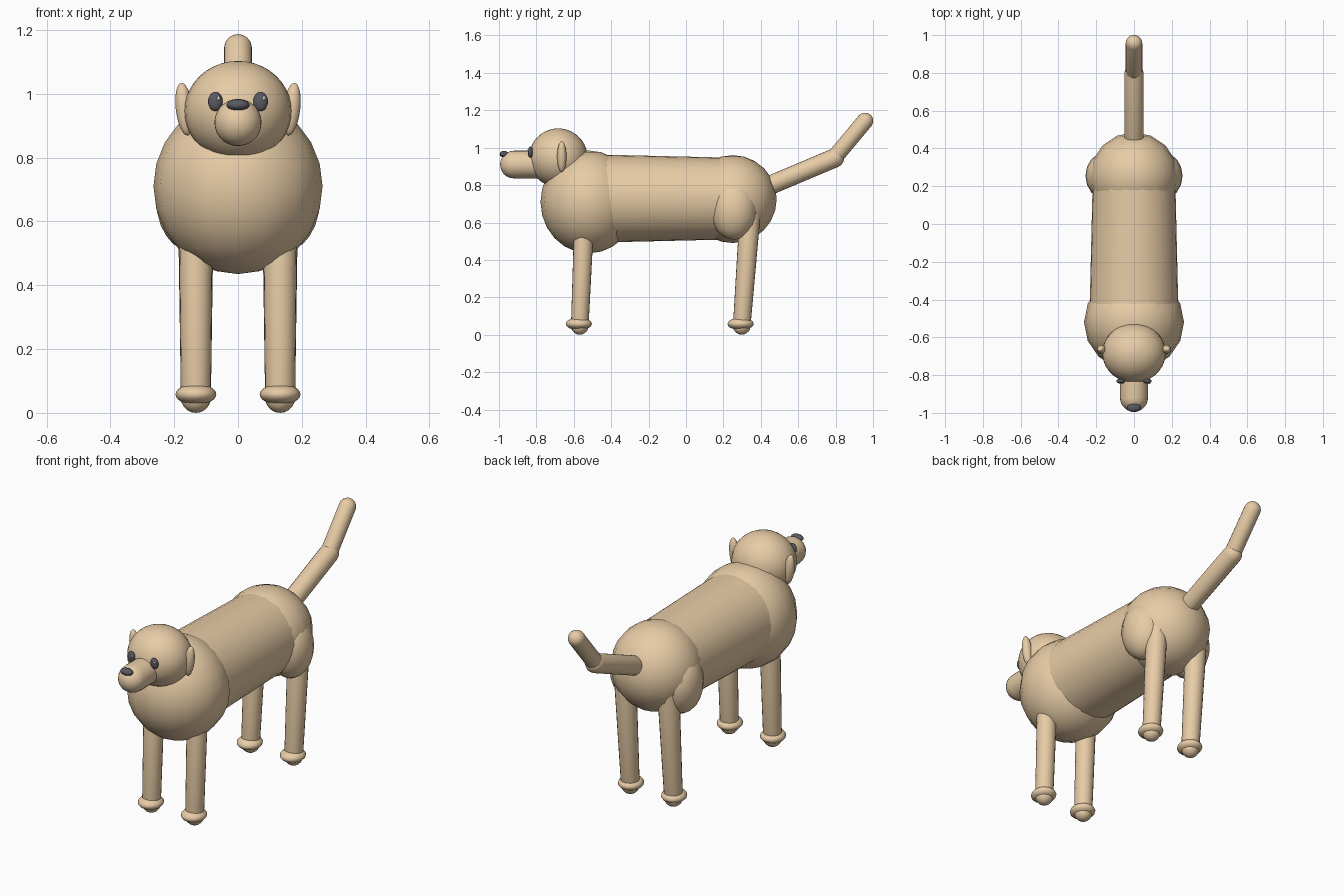
import bpy, bmesh, math
from mathutils import Vector, Matrix

if "Cube" in bpy.data.objects:
    bpy.data.objects.remove(bpy.data.objects["Cube"])


def material(name, rgb):
    m = bpy.data.materials.new(name)
    m.diffuse_color = (*rgb, 1)
    m.use_nodes = True
    m.node_tree.nodes["Principled BSDF"].inputs["Base Color"].default_value = m.diffuse_color
    return m


FUR = material("tan_fur", (0.80, 0.60, 0.38))
DARK = material("dark", (0.10, 0.10, 0.12))
WHITE = material("white", (0.95, 0.95, 0.95))


def finish(bm, name, mat):
    bmesh.ops.recalc_face_normals(bm, faces=bm.faces)
    mesh = bpy.data.meshes.new(name)
    bm.to_mesh(mesh)
    bm.free()
    mesh.materials.append(mat)
    for p in mesh.polygons:
        p.use_smooth = True
    ob = bpy.data.objects.new(name, mesh)
    bpy.context.collection.objects.link(ob)
    return ob


def ball(name, center, radii, mat=FUR, seg=16, rings=12, tilt=0.0):
    bm = bmesh.new()
    bmesh.ops.create_uvsphere(bm, u_segments=seg, v_segments=rings, radius=1)
    bm.transform(Matrix.Translation(center) @ Matrix.Rotation(tilt, 4, 'Y')
                 @ Matrix.Diagonal((*radii, 1)))
    return finish(bm, name, mat)


def capsule(name, a, b, ra, rb, mat=FUR, seg=20, steps=5):
    # tapered rod from a to b with round ends, made by spinning a profile
    a, b = Vector(a), Vector(b)
    length = (b - a).length
    prof = []
    for i in range(steps + 1):
        t = math.pi / 2 * i / steps
        prof.append((ra * math.sin(t), -ra * math.cos(t)))
    for i in range(steps + 1):
        t = math.pi / 2 * i / steps
        prof.append((rb * math.cos(t), length + rb * math.sin(t)))
    bm = bmesh.new()
    vs = [bm.verts.new((r, 0, z)) for r, z in prof]
    edges = [bm.edges.new(p) for p in zip(vs, vs[1:])]
    bmesh.ops.spin(bm, geom=vs + edges, cent=(0, 0, 0), axis=(0, 0, 1),
                   angle=2 * math.pi, steps=seg)
    bmesh.ops.remove_doubles(bm, verts=bm.verts, dist=1e-4)
    rot = (b - a).to_track_quat('Z', 'Y').to_matrix().to_4x4()
    bm.transform(Matrix.Translation(a) @ rot)
    return finish(bm, name, mat)


# Body: chest, barrel and rump
ball("chest", (0, -0.52, 0.71), (0.265, 0.258, 0.275))
ball("rump", (0, 0.25, 0.725), (0.235, 0.235, 0.235))
bm = bmesh.new()
bmesh.ops.create_cone(bm, cap_ends=True, segments=32, radius1=0.236,
                      radius2=0.218, depth=0.76)
bm.transform(Matrix.Translation((0, -0.12, 0.728)) @ Matrix.Rotation(-math.pi / 2, 4, 'X'))
barrel = finish(bm, "barrel", FUR)
for p in barrel.data.polygons:
    p.use_smooth = len(p.vertices) == 4

# Head, muzzle and nose
ball("head", (0, -0.683, 0.946), (0.168, 0.157, 0.157), seg=28, rings=20)
capsule("muzzle", (0, -0.72, 0.91), (0, -0.92, 0.91), 0.074, 0.074, seg=28, steps=7)
ball("nose", (0, -0.972, 0.965), (0.036, 0.024, 0.018), DARK)

# Tail in two segments
capsule("tail_base", (0, 0.38, 0.77), (0, 0.795, 0.945), 0.051, 0.051)
capsule("tail_tip", (0, 0.80, 0.955), (0, 0.957, 1.143), 0.044, 0.044)

# Paired parts
for s, side in ((1, "left"), (-1, "right")):
    ball(f"ear_{side}", (s * 0.168, -0.664, 0.952), (0.027, 0.025, 0.083), tilt=s * 0.12)
    ball(f"eye_{side}", (s * 0.071, -0.832, 0.976), (0.023, 0.013, 0.030), DARK)
    ball(f"eye_glint_{side}", (s * 0.071 + 0.010, -0.842, 0.986), (0.006, 0.005, 0.007),
         WHITE, 8, 6)
    x = s * 0.132
    ball(f"thigh_{side}", (s * 0.15, 0.255, 0.67), (0.107, 0.125, 0.162))
    capsule(f"front_leg_{side}", (x, -0.545, 0.60), (x, -0.568, 0.047), 0.053, 0.047)
    capsule(f"back_leg_{side}", (x, 0.342, 0.64), (x, 0.298, 0.047), 0.056, 0.047)
    for part, y in (("front", -0.573), ("back", 0.292)):
        ball(f"{part}_paw_{side}", (x, y, 0.058), (0.064, 0.07, 0.033))
